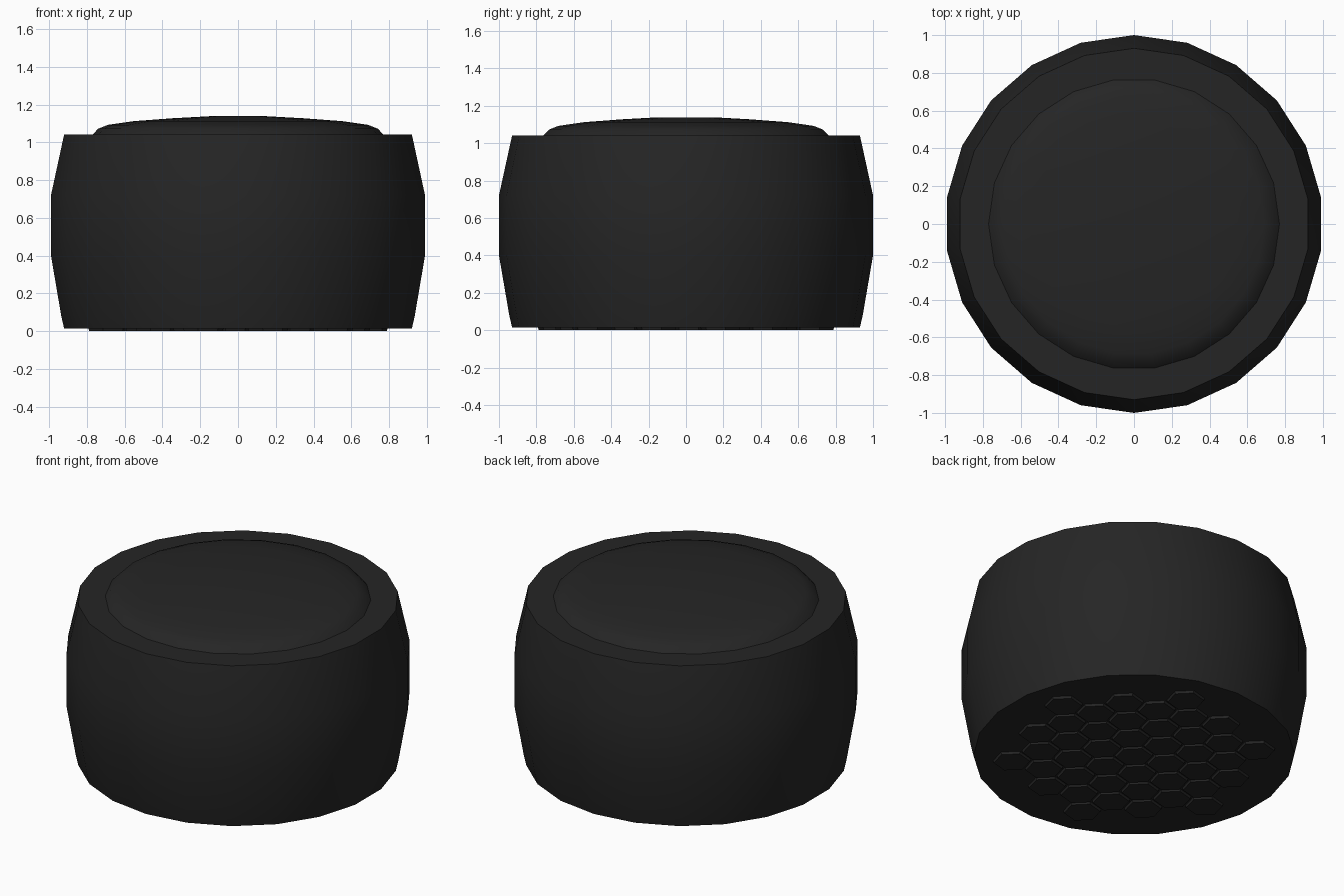
import bpy, bmesh, math
from mathutils import Vector, Matrix

old = bpy.data.objects.get("Cube")
if old:
    bpy.data.objects.remove(old, do_unlink=True)

SIDES = 22

black = bpy.data.materials.new("matte black rubber")
black.use_nodes = True
colour = (0.0185, 0.0185, 0.0185, 1)
black.diffuse_color = colour
shader = black.node_tree.nodes["Principled BSDF"]
shader.inputs["Base Color"].default_value = colour
shader.inputs["Roughness"].default_value = 0.8


def finish(name, bm, angle=30):
    mesh = bpy.data.meshes.new(name)
    bmesh.ops.recalc_face_normals(bm, faces=bm.faces)
    bm.to_mesh(mesh)
    bm.free()
    mesh.materials.append(black)
    obj = bpy.data.objects.new(name, mesh)
    bpy.context.collection.objects.link(obj)
    bpy.ops.object.select_all(action="DESELECT")
    bpy.context.view_layer.objects.active = obj
    obj.select_set(True)
    bpy.ops.object.shade_smooth_by_angle(angle=math.radians(angle))
    return obj


def lathe(name, profile, start, angle):
    """Stack rings of (radius, height) and cap both ends."""
    bm = bmesh.new()
    rings = []
    for r, z in profile:
        turns = [start + math.tau * i / SIDES for i in range(SIDES)]
        rings.append([bm.verts.new((r * math.cos(a), r * math.sin(a), z)) for a in turns])
    for low, high in zip(rings, rings[1:]):
        for i in range(SIDES):
            j = (i + 1) % SIDES
            bm.faces.new((low[i], low[j], high[j], high[i]))
    bm.faces.new(rings[0])
    bm.faces.new(rings[-1])
    return finish(name, bm, angle)


# Barrel-shaped body with flat ends
lathe("body", [(0.93, 0.015), (0.945, 0.08), (1.0, 0.4), (1.0, 0.72), (0.93, 1.04)],
      math.pi / 2, 30)

# Low domed cap, turned half a side from the body
lathe("top_cap", [(0.775, 1.035), (0.74, 1.072), (0.69, 1.092), (0.55, 1.112),
                  (0.35, 1.127), (0.15, 1.138)], 0, 60)

# Honeycomb grip pads under the body
PITCH = 0.205
TILT = math.radians(-15)
bm = bmesh.new()
for a in range(-4, 5):
    for b in range(-4, 5):
        centre = Vector((a + b / 2, b * math.sqrt(3) / 2, 0)) * PITCH
        if centre.length > 3.5 * PITCH:
            continue
        spot = Matrix.Rotation(TILT, 4, "Z") @ Matrix.Translation(centre + Vector((0, 0, 0.01)))
        bmesh.ops.create_cone(bm, cap_ends=True, segments=6, radius1=0.105, radius2=0.112,
                              depth=0.02, matrix=spot)
# Turn hexagons so their flats face each other when needed
finish("grip_pads", bm, 20)
